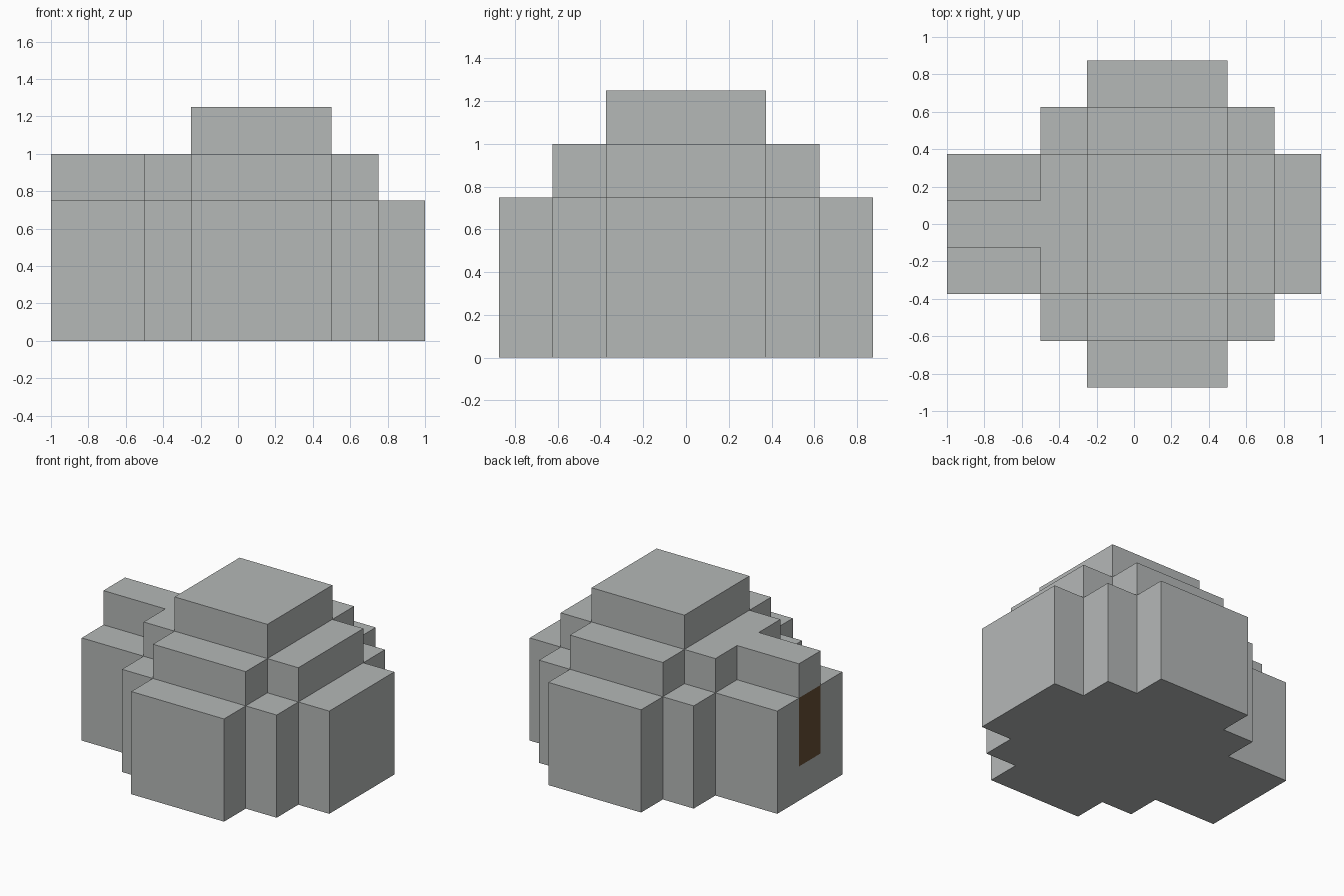
import bpy, bmesh

cube = bpy.data.objects.get("Cube")
if cube:
    bpy.data.objects.remove(cube, do_unlink=True)


def make_material(name, colour):
    mat = bpy.data.materials.new(name)
    mat.use_nodes = True
    mat.diffuse_color = colour
    mat.node_tree.nodes["Principled BSDF"].inputs["Base Color"].default_value = colour
    return mat


stone = make_material("grey stone", (0.46, 0.48, 0.475, 1))
wood = make_material("dark brown wood", (0.13, 0.075, 0.035, 1))


def make_tier(name, half_outline, bottom, top, door_sill=None):
    """Extrude an outline mirrored across y; optionally paint a door on its -x end."""
    outline = half_outline + [(x, -y) for x, y in reversed(half_outline)]
    bm = bmesh.new()
    base = bm.faces.new([bm.verts.new((x, y, bottom)) for x, y in outline])
    # Keep the base face so that the tier is a closed solid
    extruded = bmesh.ops.extrude_face_region(bm, geom=[base], use_keep_orig=True)["geom"]
    moved = [v for v in extruded if isinstance(v, bmesh.types.BMVert)]
    bmesh.ops.translate(bm, verts=moved, vec=(0, 0, top - bottom))
    bmesh.ops.recalc_face_normals(bm, faces=bm.faces[:])

    if door_sill is not None:
        # Cut the centre wall panel at the sill and colour the part above it
        def panel_faces():
            return [f for f in bm.faces if f.normal.x < -0.9
                    and f.calc_center_median().x < -0.99
                    and abs(f.calc_center_median().y) < 0.01]
        panel = panel_faces()
        edges = {e for f in panel for e in f.edges}
        bmesh.ops.bisect_plane(bm, geom=panel + list(edges),
                               plane_co=(0, 0, door_sill), plane_no=(0, 0, 1))
        for face in panel_faces():
            if face.calc_center_median().z > door_sill:
                face.material_index = 1

    mesh = bpy.data.meshes.new(name)
    bm.to_mesh(mesh)
    bm.free()
    mesh.materials.append(stone)
    mesh.materials.append(wood)
    obj = bpy.data.objects.new(name, mesh)
    bpy.context.collection.objects.link(obj)
    return obj


# Stepped lower walls with the door in the entrance end
make_tier("lower_walls",
          [(-1, .125), (-1, .375), (-.5, .375), (-.5, .625), (-.25, .625), (-.25, .875),
           (.5, .875), (.5, .625), (.75, .625), (.75, .375), (1, .375)],
          0, .75, door_sill=.25)

# Cross-shaped middle tier with the narrow ridge over the entrance
make_tier("middle_tier_and_entrance_ridge",
          [(-1, .125), (-.5, .125), (-.5, .375), (-.25, .375), (-.25, .625),
           (.5, .625), (.5, .375), (.75, .375)],
          .75, 1)

# Square cap
make_tier("roof_cap", [(-.25, .375), (.5, .375)], 1, 1.25)
